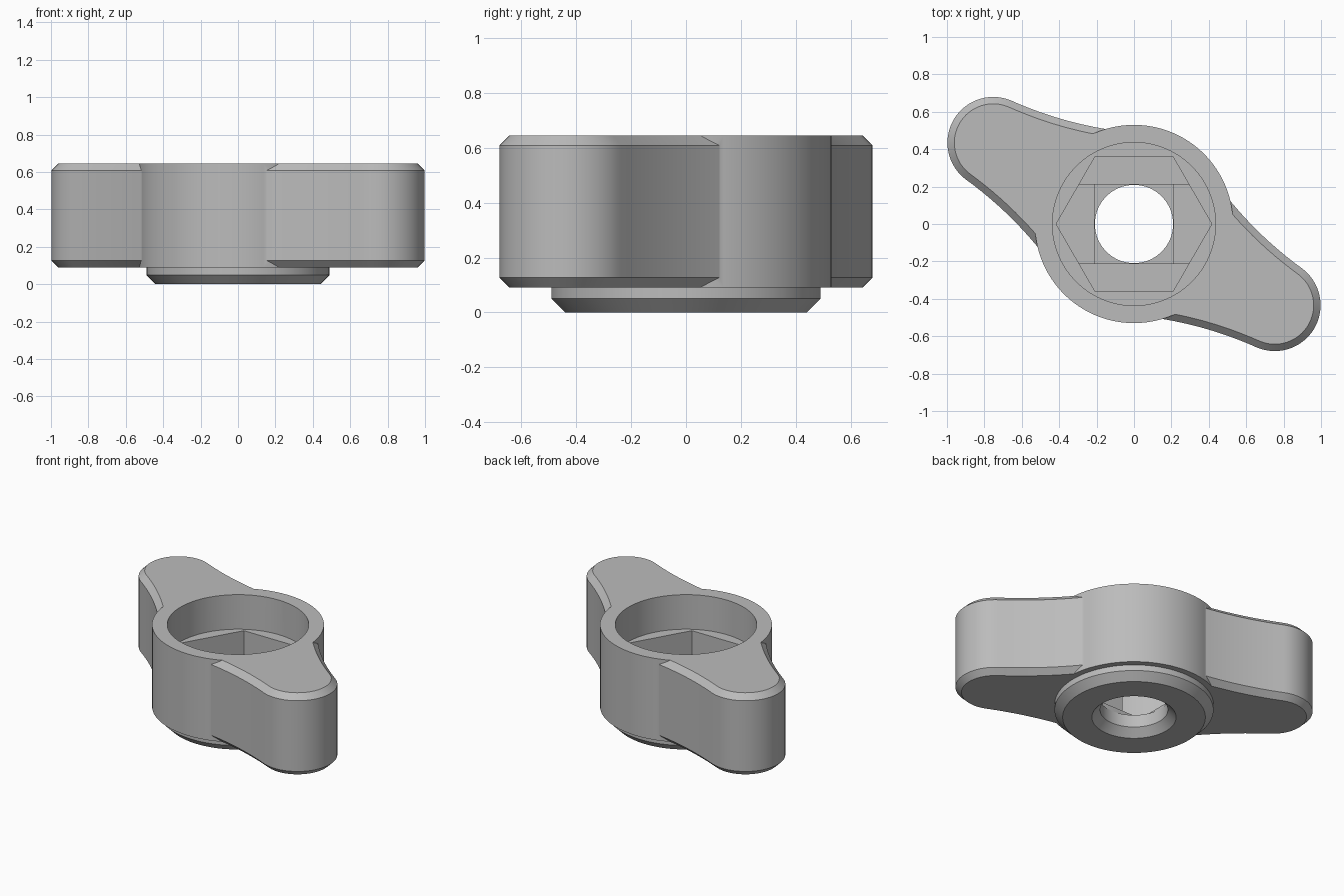
import bpy, bmesh, math
from math import sin, cos, pi

cube = bpy.data.objects.get("Cube")
if cube:
    bpy.data.objects.remove(cube, do_unlink=True)

BASE, TOP, CHAMFER = 0.09, 0.645, 0.037

grey = bpy.data.materials.new("plain grey")
grey.use_nodes = True
colour = (0.5, 0.5, 0.5, 1)
grey.diffuse_color = colour
grey.node_tree.nodes["Principled BSDF"].inputs["Base Color"].default_value = colour


def loft(name, rings):
    """Solid from stacked rings of equal point count, capped at both ends."""
    bm = bmesh.new()
    loops = [[bm.verts.new(p) for p in ring] for ring in rings]
    n = len(loops[0])
    for low, high in zip(loops, loops[1:]):
        for i in range(n):
            j = (i + 1) % n
            bm.faces.new((low[i], low[j], high[j], high[i]))
    bm.faces.new(loops[0][::-1])
    bm.faces.new(loops[-1])
    bmesh.ops.recalc_face_normals(bm, faces=bm.faces)
    mesh = bpy.data.meshes.new(name)
    bm.to_mesh(mesh)
    bm.free()
    mesh.materials.append(grey)
    obj = bpy.data.objects.new(name, mesh)
    bpy.context.collection.objects.link(obj)
    return obj


def lathe(name, profile, n=96):
    return loft(name, [[(r * cos(2 * pi * i / n), r * sin(2 * pi * i / n), z)
                        for i in range(n)] for r, z in profile])


def prism(name, outline, z0, z1):
    return loft(name, [[(x, y, z) for x, y in outline] for z in (z0, z1)])


def wing_outline(inset, turn):
    """Round tip flowing into two hollow flanks, turned about the centre."""
    tip, radius, hollow, join = 0.869, 0.245, 2.07, math.radians(84)
    cu = tip + (radius + hollow) * cos(join)
    cv = (radius + hollow) * sin(join)
    big = hollow + inset
    start, end = math.asin((cu - 0.1) / big), math.asin((cu - tip - (radius - inset) * cos(join)) / big)
    flank = [(cu - big * sin(a), cv - big * cos(a))
             for a in (start + (end - start) * i / 16 for i in range(16))]
    arc = [(tip + (radius - inset) * cos(a), (radius - inset) * sin(a))
           for a in (join - 2 * join * i / 32 for i in range(33))]
    points = flank + arc + [(u, -v) for u, v in reversed(flank)]
    return [(u * cos(turn) - v * sin(turn), u * sin(turn) + v * cos(turn)) for u, v in points]


def wing(name, turn):
    levels = [(CHAMFER, BASE), (0, BASE + CHAMFER), (0, TOP - CHAMFER), (CHAMFER, TOP)]
    return loft(name, [[(x, y, z) for x, y in wing_outline(d, turn)] for d, z in levels])


def combine(body, other, operation):
    mod = body.modifiers.new(other.name, "BOOLEAN")
    mod.operation, mod.object, mod.solver = operation, other, "EXACT"
    bpy.context.view_layer.objects.active = body
    bpy.ops.object.modifier_apply(modifier=mod.name)
    bpy.data.objects.remove(other, do_unlink=True)


# Round hub with a chamfered foot
knob = lathe("wing_knob", [(0.44, 0), (0.49, 0.05), (0.49, BASE), (0.53, BASE), (0.53, TOP)])

# Two opposite wings
for label, turn in (("left_wing", -pi / 6), ("right_wing", 5 * pi / 6)):
    combine(knob, wing(label, turn), "UNION")

# Stepped opening: bore, hexagon seat, bridging slot and square, through hole
BORE, SEAT, STEP = 0.41, 0.17, 0.017
corner, half = 0.416, 0.21
hexagon = [(corner * cos(i * pi / 3), corner * sin(i * pi / 3)) for i in range(6)]
edge = corner - half / math.sqrt(3)
slot = [(corner, 0), (edge, half), (-edge, half), (-corner, 0), (-edge, -half), (edge, -half)]
square = [(half, half), (-half, half), (-half, -half), (half, -half)]
cutters = [
    lathe("bore", [(0.436, BORE), (0.436, TOP + 0.1)]),
    prism("hexagon_seat", hexagon, SEAT, BORE + 0.05),
    prism("slot_step", slot, SEAT - STEP, SEAT + 0.05),
    prism("square_step", square, SEAT - 2 * STEP, SEAT + 0.03),
    lathe("through_hole", [(0.31, -0.05), (0.209, 0.051), (0.209, SEAT + 0.1)]),
]
for cutter in cutters:
    combine(knob, cutter, "DIFFERENCE")

# Smooth shading with crisp edges
bpy.ops.object.select_all(action="DESELECT")
knob.select_set(True)
bpy.context.view_layer.objects.active = knob
bpy.ops.object.shade_smooth_by_angle(angle=math.radians(28))
